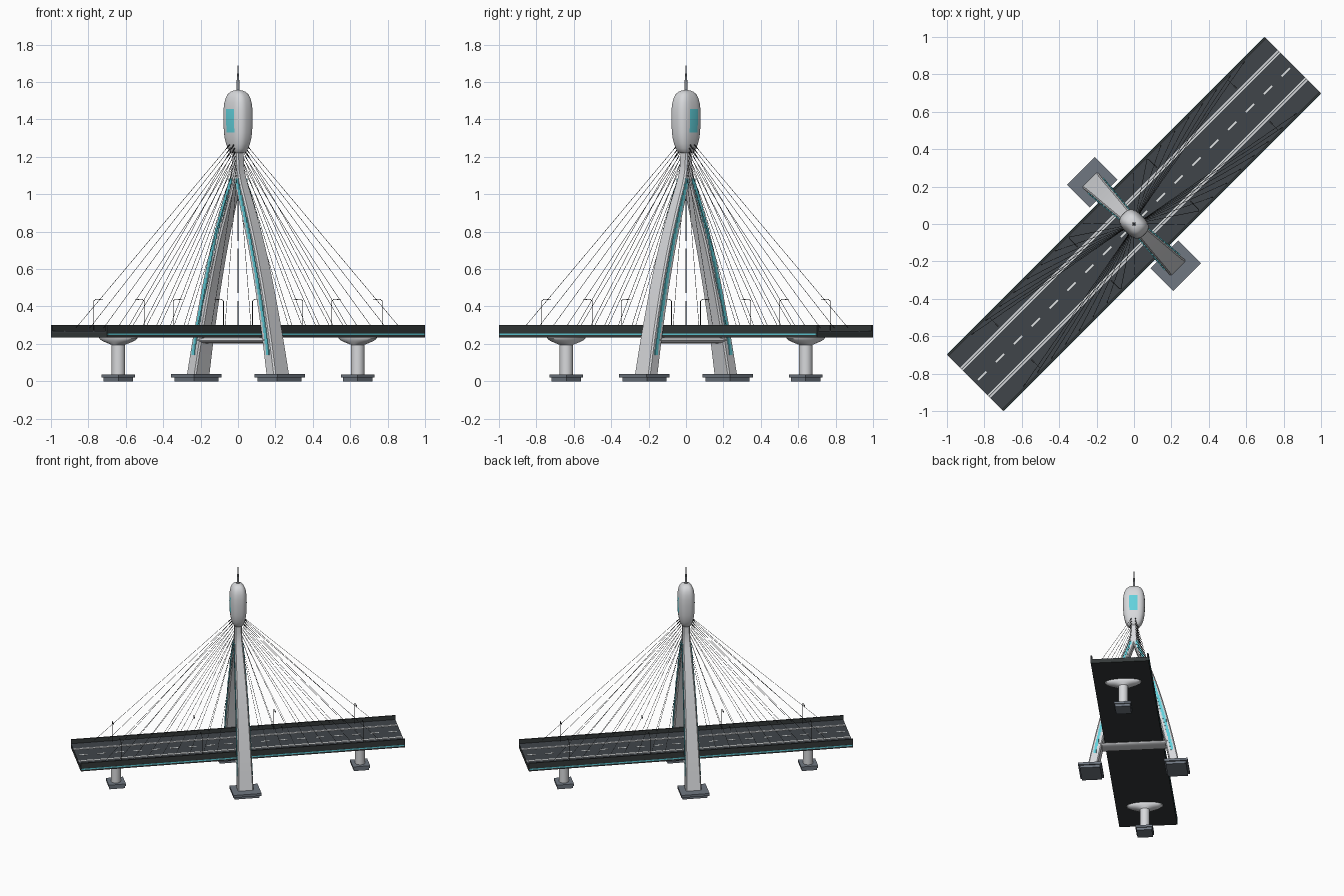
import bpy, bmesh, math
from mathutils import Matrix, Vector

if "Cube" in bpy.data.objects:
    bpy.data.objects.remove(bpy.data.objects["Cube"], do_unlink=True)

# The bridge is modelled along x, then turned onto the diagonal
TURN = Matrix.Rotation(math.pi / 4, 4, 'Z')


def material(name, r, g, b):
    m = bpy.data.materials.new(name)
    m.use_nodes = True
    m.diffuse_color = (r, g, b, 1)
    m.node_tree.nodes["Principled BSDF"].inputs["Base Color"].default_value = (r, g, b, 1)
    return m


CONCRETE = material("pale concrete", 0.68, 0.69, 0.71)
ASPHALT = material("asphalt", 0.051, 0.060, 0.068)
DARK = material("dark deck", 0.035, 0.041, 0.042)
SLATE = material("slate footing", 0.16, 0.185, 0.22)
CYAN = material("cyan light", 0.12, 0.63, 0.71)
WHITE = material("white paint", 0.80, 0.82, 0.82)
STEEL = material("dark steel", 0.035, 0.038, 0.042)
SPIRE = material("grey metal", 0.25, 0.26, 0.28)


def finish(name, bm, *mats, smooth=False):
    bmesh.ops.recalc_face_normals(bm, faces=bm.faces)
    me = bpy.data.meshes.new(name)
    bm.to_mesh(me)
    bm.free()
    me.transform(TURN)
    for m in mats:
        me.materials.append(m)
    ob = bpy.data.objects.new(name, me)
    bpy.context.collection.objects.link(ob)
    if smooth:
        bpy.ops.object.select_all(action='DESELECT')
        ob.select_set(True)
        bpy.context.view_layer.objects.active = ob
        bpy.ops.object.shade_smooth_by_angle(angle=math.radians(35))


def box(bm, x, y, z0, z1, sx, sy):
    mat = Matrix.Translation((x, y, (z0 + z1) / 2)) @ Matrix.Diagonal((sx, sy, z1 - z0, 1))
    bmesh.ops.create_cube(bm, size=1, matrix=mat)


def rod(bm, a, b, r, r2=None, sides=6):
    a, b = Vector(a), Vector(b)
    d = b - a
    mat = Matrix.Translation((a + b) / 2) @ d.to_track_quat('Z', 'Y').to_matrix().to_4x4()
    bmesh.ops.create_cone(bm, cap_ends=True, segments=sides, radius1=r,
                          radius2=r if r2 is None else r2, depth=d.length, matrix=mat)


def loft(bm, rings):
    loops = [[bm.verts.new(p) for p in ring] for ring in rings]
    n = len(loops[0])
    for lo, hi in zip(loops, loops[1:]):
        for i in range(n):
            bm.faces.new((lo[i], lo[(i + 1) % n], hi[(i + 1) % n], hi[i]))
    bm.faces.new(loops[0][::-1])
    bm.faces.new(loops[-1])


def chamfered(y, z, sx, sy, c):
    # Eight-sided outline of a rectangle with cut corners
    hx, hy = sx / 2, sy / 2
    quarter = [(hx, hy - c), (hx - c, hy)]
    pts = quarter + [(-a, b) for a, b in quarter[::-1]]
    pts += [(-a, -b) for a, b in pts]
    return [(a, y + b, z) for a, b in pts]


def oval(x, z, rx, ry, power=2, n=48):
    # Superellipse outline; a higher power is boxier
    ring = []
    for i in range(n):
        c, s = math.cos(math.tau * i / n), math.sin(math.tau * i / n)
        ring.append((x + math.copysign(rx * abs(c) ** (2 / power), c),
                     math.copysign(ry * abs(s) ** (2 / power), s), z))
    return ring


HALF, WIDE = 1.202, 0.212
SIDES = (-1, 1)

# Deck slab, road surface and parapets
bm = bmesh.new()
box(bm, 0, 0, 0.235, 0.262, 2 * HALF, 2 * WIDE)
for s in SIDES:
    box(bm, 0, s * (WIDE - 0.005), 0.262, 0.30, 2 * HALF, 0.01)
finish("deck", bm, DARK)
bm = bmesh.new()
box(bm, 0, 0, 0.262, 0.268, 2 * HALF, 2 * WIDE - 0.02)
finish("road", bm, ASPHALT)

# Painted lines, kerbs and light strips
bm = bmesh.new()
for s in SIDES:
    box(bm, 0, s * 0.098, 0.268, 0.2695, 2 * HALF, 0.008)
for i in range(18):
    box(bm, (i - 8.5) * 0.135, 0, 0.268, 0.2695, 0.062, 0.010)
finish("road_lines", bm, WHITE)
bm = bmesh.new()
for s in SIDES:
    box(bm, 0, s * 0.110, 0.268, 0.2705, 2 * HALF, 0.009)
finish("kerbs", bm, CONCRETE)
bm = bmesh.new()
for s in SIDES:
    box(bm, 0, s * WIDE, 0.247, 0.256, 2 * HALF - 0.01, 0.004)
finish("deck_light_strips", bm, CYAN)

# End piers: round columns under oval flared heads
for s, side in zip(SIDES, ("front", "back")):
    x = s * 0.905
    bm = bmesh.new()
    loft(bm, [oval(x, z, rx, ry, n=32) for z, rx, ry in (
        (0.035, 0.036, 0.036), (0.195, 0.036, 0.036), (0.205, 0.043, 0.075),
        (0.216, 0.050, 0.112), (0.228, 0.055, 0.132), (0.236, 0.055, 0.134))])
    finish(side + "_pier", bm, CONCRETE, smooth=True)
    bm = bmesh.new()
    box(bm, x, 0, 0, 0.02, 0.112, 0.112)
    box(bm, x, 0, 0.02, 0.037, 0.127, 0.127)
    finish(side + "_pier_footing", bm, SLATE)

# Curved tower legs: height, centre offset, width along deck, thickness
STATIONS = [(0.03, 0.302, 0.116, 0.070), (0.25, 0.258, 0.105, 0.068),
            (0.49, 0.203, 0.095, 0.065), (0.73, 0.138, 0.084, 0.060),
            (0.945, 0.066, 0.070, 0.055), (1.06, 0.024, 0.062, 0.050),
            (1.13, 0.006, 0.056, 0.046), (1.24, 0.0, 0.054, 0.046)]


def leg_at(z):
    # Smooth interpolation between the stations
    k = max(i for i in range(len(STATIONS) - 1) if STATIONS[i][0] <= z)
    p = [STATIONS[max(0, min(len(STATIONS) - 1, k + j))] for j in (-1, 0, 1, 2)]
    t = (z - p[1][0]) / (p[2][0] - p[1][0])
    h = p[2][0] - p[1][0]
    out = []
    for c in (1, 2, 3):
        m1 = (p[2][c] - p[0][c]) / (p[2][0] - p[0][0])
        m2 = (p[3][c] - p[1][c]) / (p[3][0] - p[1][0])
        out.append((2*t**3 - 3*t*t + 1) * p[1][c] + (t**3 - 2*t*t + t) * h * m1
                   + (3*t*t - 2*t**3) * p[2][c] + (t**3 - t*t) * h * m2)
    return out


for s, side in zip(SIDES, ("left", "right")):
    bm = bmesh.new()
    rings = []
    for i in range(33):
        z = 0.03 + 1.209 * i / 32
        y, w, t = leg_at(z)
        rings.append(chamfered(s * y, z, w, t, 0.008))
    loft(bm, rings)
    finish(side + "_tower_leg", bm, CONCRETE, smooth=True)
    # Stepped rows of light panels on both faces along the deck
    bm = bmesh.new()
    for i in range(32):
        z = 0.14 + 0.0295 * i
        y, w, t = leg_at(z + 0.015)
        for e in SIDES:
            box(bm, e * w / 2, s * (y + 0.004), z, z + 0.0295, 0.009, 0.020)
    finish(side + "_leg_light_panels", bm, CYAN)
    bm = bmesh.new()
    box(bm, 0, s * 0.315, 0, 0.02, 0.185, 0.148)
    box(bm, 0, s * 0.315, 0.02, 0.039, 0.208, 0.172)
    finish(side + "_tower_footing", bm, SLATE)

# Rounded beam joining the legs under the deck
bm = bmesh.new()
loft(bm, [[(0.056 * math.cos(math.tau * i / 24), y, 0.219 + 0.016 * math.sin(math.tau * i / 24))
           for i in range(24)] for y in (-0.255, 0.255)])
finish("cross_beam", bm, CONCRETE, smooth=True)

# Observation pod with glazed panels facing along the deck
bm = bmesh.new()
POD = [(1.22, 0.42), (1.228, 0.56), (1.245, 0.70), (1.27, 0.82), (1.30, 0.91), (1.33, 0.96),
       (1.37, 0.99), (1.41, 1.0), (1.455, 0.99), (1.49, 0.93), (1.515, 0.84),
       (1.535, 0.70), (1.548, 0.52), (1.555, 0.28), (1.557, 0.1)]
loft(bm, [oval(0, z, 0.061 * r, 0.080 * r, 2.8) for z, r in POD])
for f in bm.faces:
    c = f.calc_center_median()
    if 1.33 < c.z < 1.455 and abs(c.y) < 0.034:
        f.material_index = 1
finish("observation_pod", bm, CONCRETE, CYAN, smooth=True)

# Spire
bm = bmesh.new()
rod(bm, (0, 0, 1.55), (0, 0, 1.63), 0.010, 0.006, 12)
rod(bm, (0, 0, 1.63), (0, 0, 1.688), 0.005, 0.002, 12)
finish("spire", bm, SPIRE, smooth=True)

# Stay cables in two planes; the highest have thick sockets at the pod
bm = bmesh.new()
for e in SIDES:
    for s in SIDES:
        for i in range(9):
            top = Vector((e * (0.02 + 0.003 * i), s * 0.015, 1.10 + 0.021 * i))
            end = Vector((e * (0.19 + 0.105 * i), s * 0.196, 0.285))
            rod(bm, top, end, 0.0012, sides=5)
            if i > 5:
                rod(bm, top, top + (end - top).normalized() * 0.035, 0.003)
finish("stay_cables", bm, STEEL)

# Lamp posts with arms over the road
bm = bmesh.new()
for x in (-0.9, -0.3, 0.3, 0.9):
    for s in SIDES:
        rod(bm, (x, s * 0.19, 0.266), (x, s * 0.19, 0.43), 0.0018)
        rod(bm, (x, s * 0.19, 0.43), (x, s * 0.175, 0.438), 0.0016)
        rod(bm, (x, s * 0.175, 0.438), (x, s * 0.14, 0.438), 0.0016)
        box(bm, x, s * 0.136, 0.434, 0.438, 0.008, 0.022)
finish("lamp_posts", bm, STEEL)
